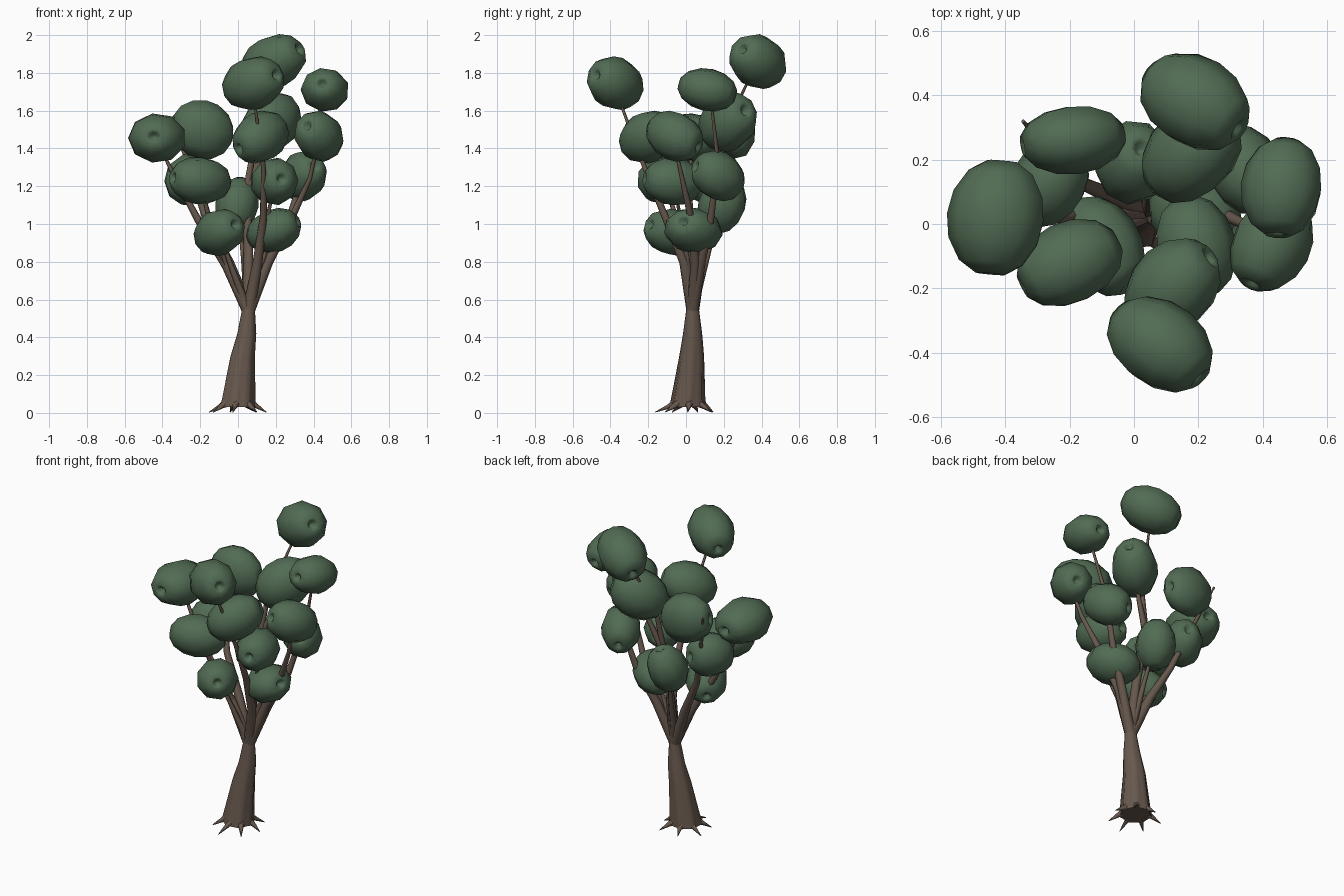
import bpy, bmesh, math
from mathutils import Vector

if "Cube" in bpy.data.objects:
    bpy.data.objects.remove(bpy.data.objects["Cube"])


def material(name, rgb):
    m = bpy.data.materials.new(name)
    m.diffuse_color = (*rgb, 1)
    m.use_nodes = True
    m.node_tree.nodes["Principled BSDF"].inputs["Base Color"].default_value = m.diffuse_color
    return m


BARK = material("brown bark", (0.135, 0.098, 0.075))
LEAF = material("dark green leaves", (0.083, 0.148, 0.088))


def finish(bm, name, mat, angle=60):
    bmesh.ops.recalc_face_normals(bm, faces=bm.faces)
    me = bpy.data.meshes.new(name)
    bm.to_mesh(me)
    bm.free()
    me.materials.append(mat)
    ob = bpy.data.objects.new(name, me)
    bpy.context.collection.objects.link(ob)
    bpy.ops.object.select_all(action='DESELECT')
    ob.select_set(True)
    bpy.context.view_layer.objects.active = ob
    bpy.ops.object.shade_smooth_by_angle(angle=math.radians(angle))
    return ob


def loft(bm, rings):
    """Skin a list of point rings and cap both ends."""
    vs = [[bm.verts.new(p) for p in r] for r in rings]
    n = len(vs[0])
    for a, b in zip(vs, vs[1:]):
        for i in range(n):
            j = (i + 1) % n
            bm.faces.new((a[i], a[j], b[j], b[i]))
    bm.faces.new(vs[0][::-1])
    bm.faces.new(vs[-1])


def ring(c, d, r, n):
    """Circle of n points round c, facing direction d."""
    q = Vector(d).to_track_quat('Z', 'Y')
    return [Vector(c) + q @ Vector((r * math.cos(t), r * math.sin(t), 0))
            for t in (2 * math.pi * i / n for i in range(n))]


def branch(name, pts, r0, r1, n=7):
    pts = [Vector(p) for p in pts]
    rings = []
    for i, p in enumerate(pts):
        d = pts[min(i + 1, len(pts) - 1)] - pts[max(i - 1, 0)]
        rings.append(ring(p, d, r0 + (r1 - r0) * i / (len(pts) - 1), n))
    bm = bmesh.new()
    loft(bm, rings)
    finish(bm, name, BARK)


# Leaf clump profile: position along the axis, radius; dimpled at both ends
PROFILE = [(-.78, .07), (-.93, .17), (-1, .30), (-.80, .66), (-.42, .92), (0, 1),
           (.42, .92), (.80, .66), (1, .30), (.93, .17), (.78, .07)]


def clump(name, centre, size, axis):
    d = Vector(axis).normalized()
    rings = [ring(d * t * 1.25, d, r, 9) for t, r in PROFILE]
    pts = [p for r in rings for p in r]
    # fit to the wanted width, depth and height
    for k in range(3):
        lo, hi = min(p[k] for p in pts), max(p[k] for p in pts)
        for p in pts:
            p[k] = centre[k] + (p[k] - (lo + hi) / 2) * size[k] / (hi - lo)
    bm = bmesh.new()
    loft(bm, rings)
    finish(bm, name, LEAF, 75)


# Trunk: fluted, leaning and narrowing to the fork
TRUNK = [(-.005, .01, .03, .092), (0, .012, .08, .085), (.022, .03, .30, .064),
         (.045, .035, .42, .050), (.055, .035, .55, .034), (.055, .035, .62, .026)]
bm = bmesh.new()
rings = []
for x, y, z, r in TRUNK:
    loop = []
    for i in range(21):
        t = 2 * math.pi * i / 21
        rr = r * (1 + .10 * math.cos(7 * t) * (1 - z / .65))
        loop.append((x + rr * math.cos(t), y + rr * math.sin(t), z))
    rings.append(loop)
loft(bm, rings)
finish(bm, "trunk", BARK)

# Root spikes
for i in range(7):
    t = 2 * math.pi * i / 7 + .06
    c, s = math.cos(t), math.sin(t)
    tip = .165 if i % 2 else .150
    branch(f"root_{i + 1}", [(.06 * c, .01 + .06 * s, .058), (.10 * c, .01 + .10 * s, .035),
                             (tip * c, tip * s, .004)], .026, .002, 6)

# Main branches fan out from the fork
F = (.055, .035, .54)
BRANCHES = {
    "left": [F, (-.06, .03, .78), (-.21, .02, 1.02), (-.33, .02, 1.24), (-.42, .03, 1.42)],
    "back_left": [F, (-.05, .08, .80), (-.17, .13, 1.03), (-.26, .22, 1.30), (-.345, .32, 1.56)],
    "back_right": [F, (.16, .08, .80), (.27, .13, 1.02), (.36, .17, 1.32), (.45, .13, 1.68)],
    "right": [F, (.16, .05, .80), (.28, .03, 1.02), (.38, -.02, 1.24), (.43, -.07, 1.46)],
    "front": [F, (.105, -.01, .80), (.135, -.11, 1.04), (.135, -.22, 1.30), (.08, -.37, 1.70)],
    "back": [F, (.055, .08, .85), (.045, .16, 1.18), (.09, .18, 1.45), (.17, .35, 1.80)],
}
for k, pts in BRANCHES.items():
    branch(k + "_branch", pts, .034, .006)

# Short side branches to the inner clumps
TWIGS = {
    "low_left": [F, (-.03, -.01, .76), (-.09, -.05, .93)],
    "low_right": [F, (.12, .04, .78), (.18, .04, .94)],
    "inner_back": [F, (.03, .11, .82), (0, .18, 1.08)],
    "inner_right": [F, (.12, 0, .86), (.19, -.06, 1.2)],
    "inner_left": [(-.06, .03, .78), (-.15, -.05, 1.02), (-.2, -.11, 1.22)],
    "mid_back": [(.045, .16, 1.18), (.12, .19, 1.35), (.18, .22, 1.52)],
}
for k, pts in TWIGS.items():
    branch(k + "_twig", pts, .024, .007, 6)

# Leaf clumps: centre, size, long axis
CLUMPS = [
    ((.19, .38, 1.86), (.34, .30, .29), (.8, -.5, .4)),
    ((.08, -.375, 1.745), (.33, .30, .285), (.11, -.10, .04)),
    ((.457, .113, 1.71), (.25, .315, .23), (.1, 1, -.25)),
    ((.428, -.06, 1.465), (.26, .30, .27), (-.06, -.12, .05)),
    ((-.432, .02, 1.455), (.30, .36, .26), (.1, 1, -.05)),
    ((-.19, .26, 1.50), (.33, .21, .31), (-1, -.15, .15)),
    ((.18, .22, 1.54), (.31, .31, .32), (.7, .5, .3)),
    ((.12, -.20, 1.46), (.30, .31, .28), (.8, .6, .4)),
    ((.345, .17, 1.255), (.25, .28, .27), (.4, -.8, .3)),
    ((.195, -.07, 1.225), (.25, .32, .25), (.25, -1, .1)),
    ((-.20, -.12, 1.23), (.33, .27, .25), (.9, .45, -.1)),
    ((-.265, .13, 1.235), (.25, .28, .27), (.4, .9, .1)),
    ((-.005, .19, 1.10), (.23, .26, .30), (.2, .3, 1)),
    ((-.10, -.07, .955), (.27, .31, .25), (.6, -.8, .3)),
    ((.19, .04, .965), (.29, .31, .24), (.9, -.3, .35)),
]
for i, c in enumerate(CLUMPS):
    clump(f"leaf_clump_{i + 1}", *c)
